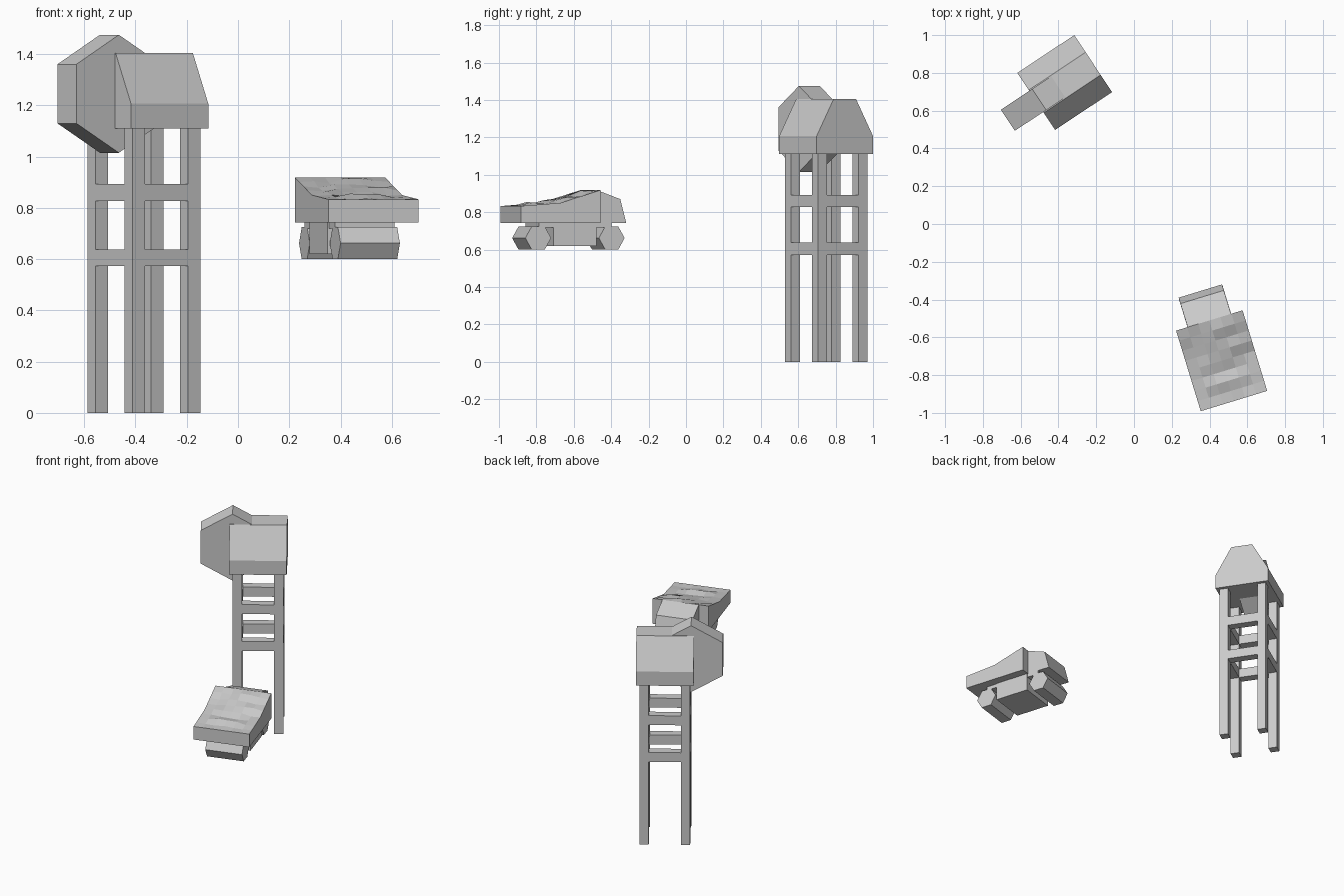
import bpy, bmesh, math, random
from mathutils import Matrix, Vector

cube = bpy.data.objects.get("Cube")
if cube:
    bpy.data.objects.remove(cube, do_unlink=True)
random.seed(4)

grey = bpy.data.materials.new("plain_grey")
grey.use_nodes = True
grey.diffuse_color = (0.6, 0.6, 0.6, 1)
grey.node_tree.nodes["Principled BSDF"].inputs["Base Color"].default_value = (0.6, 0.6, 0.6, 1)


def frame(x, y, degrees):
    return Matrix.Translation((x, y, 0)) @ Matrix.Rotation(math.radians(degrees), 4, "Z")


def finish(name, bm, place):
    bmesh.ops.recalc_face_normals(bm, faces=bm.faces)
    mesh = bpy.data.meshes.new(name)
    bm.to_mesh(mesh)
    bm.free()
    mesh.materials.append(grey)
    obj = bpy.data.objects.new(name, mesh)
    obj.matrix_world = place
    bpy.context.collection.objects.link(obj)
    return obj


def box(name, place, centre, size):
    bm = bmesh.new()
    bmesh.ops.create_cube(bm, size=1)
    bmesh.ops.scale(bm, vec=size, verts=bm.verts)
    bmesh.ops.translate(bm, vec=centre, verts=bm.verts)
    return finish(name, bm, place)


def prism(name, place, profile, half, axis="X"):
    """Extrude a 2D (horizontal, height) profile symmetrically along X or Y."""
    def point(p, d):
        return (d, p[0], p[1]) if axis == "X" else (p[0], d, p[1])
    bm = bmesh.new()
    face = bm.faces.new([bm.verts.new(point(p, -half)) for p in profile])
    grown = bmesh.ops.extrude_face_region(bm, geom=[face])["geom"]
    shift = Vector(point((0, 0), 2 * half))
    bmesh.ops.translate(bm, vec=shift, verts=[g for g in grown if isinstance(g, bmesh.types.BMVert)])
    return finish(name, bm, place)


def hexagon(centre, z, radius, start):
    angles = [math.radians(start + 60 * i) for i in range(6)]
    return [(centre + radius * math.cos(a), z + radius * math.sin(a)) for a in angles]


# Tower: gabled cabin, hexagonal wheel, four legs and two rings of crossbars
tower = frame(-0.367, 0.749, 33.6)
prism("tower_cabin", tower, [(-0.181, 1.11), (0.181, 1.11), (0.181, 1.207),
                             (0.072, 1.405), (-0.072, 1.405), (-0.181, 1.207)], 0.181)
prism("tower_wheel", tower, hexagon(-0.162, 1.245, 0.23, 30), 0.067, "Y")
leg, spread = 0.058, 0.13
for sx, side in ((-1, "right"), (1, "left")):
    for sy, end in ((-1, "front"), (1, "back")):
        box(f"tower_leg_{end}_{side}", tower, (sx * spread, sy * spread, 0.555), (leg, leg, 1.11))
for level, z in (("lower", 0.605), ("upper", 0.86)):
    for s in (-1, 1):
        side = "right" if s < 0 else "left"
        end = "front" if s < 0 else "back"
        gap = 2 * spread - leg
        box(f"{level}_crossbar_{side}", tower, (s * spread, 0, z), (leg, gap, 0.065))
        box(f"{level}_crossbar_{end}", tower, (0, s * spread, z), (gap, leg, 0.065))

# Cart: sloped bed with a lumpy load, cab, chassis and two rollers
cart = frame(0.464, -0.724, 17)
half_w, half_l, floor = 0.184, 0.223, 0.743


def slope(t):
    return 0.833 + 0.034 * t if t < 0.5 else 0.85 + 0.136 * (t - 0.5)


cols, rows = 6, 8
bm = bmesh.new()
bmesh.ops.create_grid(bm, x_segments=cols, y_segments=rows, size=1)
boundary = list({v for e in bm.edges if e.is_boundary for v in e.verts})
edge_loop = [e for e in bm.edges if e.is_boundary]
for v in bm.verts:
    lump = 0 if v in boundary else random.uniform(-0.008, 0.016)
    v.co = (v.co.x * half_w, v.co.y * half_l, slope((v.co.y + 1) / 2) + lump)
skirt = bmesh.ops.extrude_edge_only(bm, edges=edge_loop)["geom"]
for g in skirt:
    if isinstance(g, bmesh.types.BMVert):
        g.co.z = floor
bmesh.ops.holes_fill(bm, edges=[e for e in bm.edges if e.is_boundary], sides=0)
finish("cart_bed", bm, cart)

prism("cart_cab", cart, [(half_l, floor), (0.386, floor), (0.353, 0.87), (half_l, 0.918)], 0.12)
box("cart_chassis", cart, (0, 0.098, 0.682), (0.252, 0.24, 0.124))
box("cart_axle_plate", cart, (0, 0.1, 0.731), (0.242, 0.405, 0.025))
for name, y in (("front_roller", -0.106), ("back_roller", 0.305)):
    prism(name, cart, hexagon(y, 0.662, 0.072, 0), 0.121)
